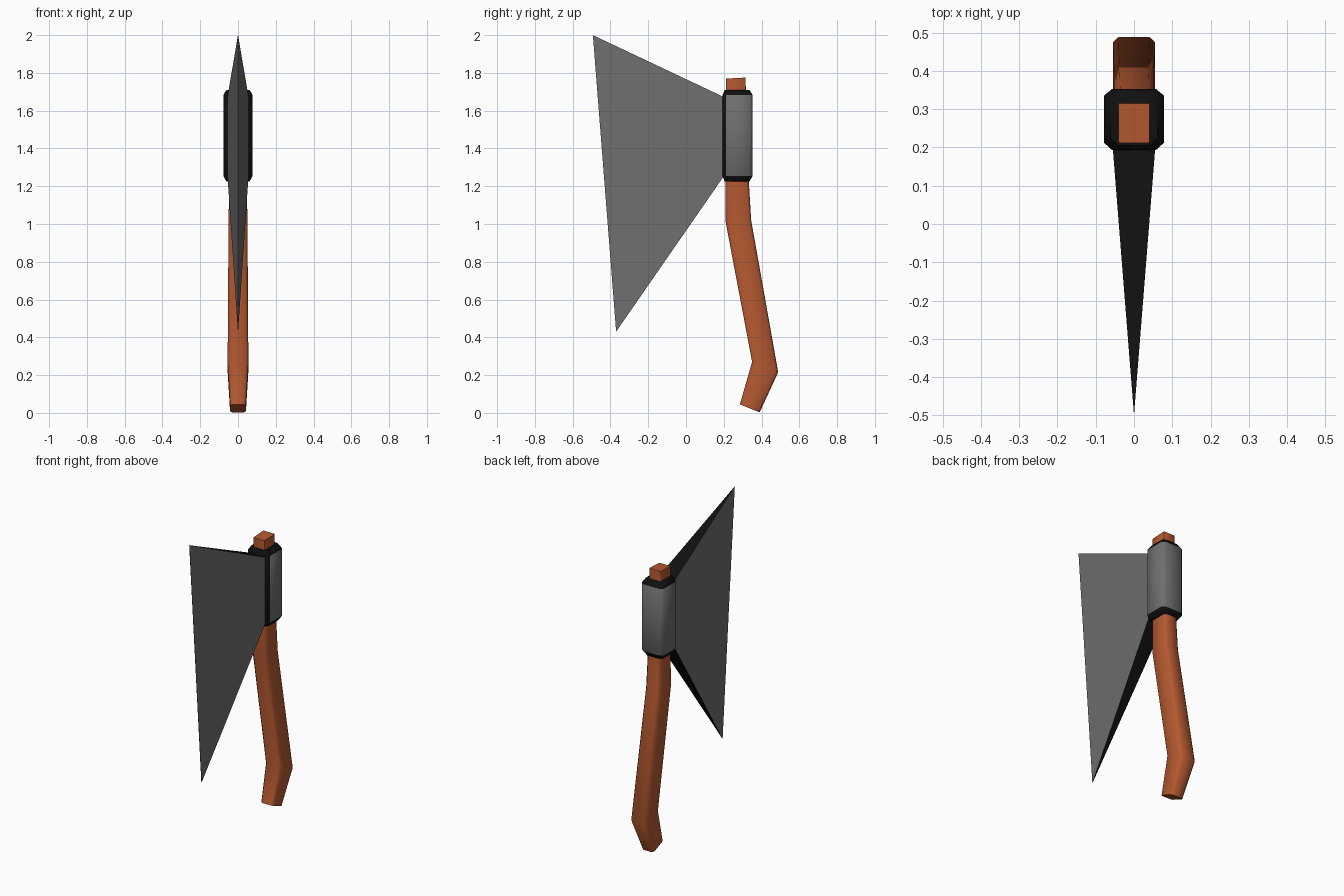
import bpy, bmesh, math
from mathutils import Vector

if "Cube" in bpy.data.objects:
    bpy.data.objects.remove(bpy.data.objects["Cube"])


def material(name, rgb):
    m = bpy.data.materials.new(name)
    m.diffuse_color = (*rgb, 1)
    m.use_nodes = True
    m.node_tree.nodes["Principled BSDF"].inputs["Base Color"].default_value = m.diffuse_color
    return m


STEEL = material("grey steel", (0.16, 0.16, 0.16))
DARK = material("dark iron", (0.005, 0.005, 0.005))
WOOD = material("brown wood", (0.46, 0.10, 0.03))


def loft(name, rings, mats, rule=None):
    """Skin closed rings of 3D points, cap both ends, colour by face rule."""
    bm = bmesh.new()
    loops = [[bm.verts.new(p) for p in r] for r in rings]
    n = len(loops[0])
    for a, b in zip(loops, loops[1:]):
        for i in range(n):
            j = (i + 1) % n
            bm.faces.new((a[i], a[j], b[j], b[i]))
    bm.faces.new(loops[0][::-1])
    bm.faces.new(loops[-1])
    bmesh.ops.remove_doubles(bm, verts=bm.verts, dist=1e-5)
    bmesh.ops.recalc_face_normals(bm, faces=bm.faces)
    if rule:
        for f in bm.faces:
            f.material_index = rule(f.normal)
    me = bpy.data.meshes.new(name)
    bm.to_mesh(me)
    bm.free()
    for m in mats:
        me.materials.append(m)
    ob = bpy.data.objects.new(name, me)
    bpy.context.collection.objects.link(ob)
    return ob


def smooth(ob, degrees):
    bpy.ops.object.select_all(action='DESELECT')
    ob.select_set(True)
    bpy.context.view_layer.objects.active = ob
    bpy.ops.object.shade_smooth_by_angle(angle=math.radians(degrees))


def handle_ring(front, back, hw, c):
    """Chamfered rectangle spanning front to back (y, z) with half width hw."""
    f, b = Vector((0, *front)), Vector((0, *back))
    d = (b - f).normalized() * c
    right = [(f, hw - c), (f + d, hw), (b - d, hw), (b, hw - c)]
    return [(x, p.y, p.z) for p, x in right] + [(-x, p.y, p.z) for p, x in right[::-1]]


# Handle: bent shaft with chamfered corners
handle = loft("handle", [
    handle_ring((0.285, 0.045), (0.39, 0.003), 0.042, 0.012),
    handle_ring((0.35, 0.27), (0.488, 0.215), 0.055, 0.014),
    handle_ring((0.21, 1.01), (0.345, 1.02), 0.05, 0.014),
    handle_ring((0.21, 1.25), (0.331, 1.25), 0.046, 0.012),
    handle_ring((0.212, 1.77), (0.315, 1.775), 0.04, 0.002),
], [WOOD])
smooth(handle, 50)


# Blade: wedge tapering from the collar to a straight cutting edge
def wedge_ring(y, top, bottom, hw):
    return [(hw, y[0], top), (-hw, y[0], top), (-hw, y[1], bottom), (hw, y[1], bottom)]


loft("blade", [
    wedge_ring((0.205, 0.205), 1.67, 1.26, 0.056),
    wedge_ring((-0.493, -0.37), 2.0, 0.43, 0.0005),
], [STEEL, DARK], lambda n: 0 if abs(n.x) > 0.8 else 1)


# Collar: chamfered socket around the handle, steel outside with dark rims
def collar_ring(z, inset):
    w, y0, y1 = 0.078 - inset, 0.193 + inset * 0.7, 0.353 - inset
    side = [(w - 0.021, y0), (w, y0 + 0.019), (w, y1 - 0.017), (w - 0.021, y1)]
    return [(x, y, z) for x, y in side] + [(-x, y, z) for x, y in side[::-1]]


collar = loft("collar", [
    collar_ring(1.225, 0.017), collar_ring(1.255, 0),
    collar_ring(1.682, 0), collar_ring(1.71, 0.017),
], [STEEL, DARK], lambda n: 1 if abs(n.z) > 0.2 or n.y < -0.2 else 0)
smooth(collar, 52)
